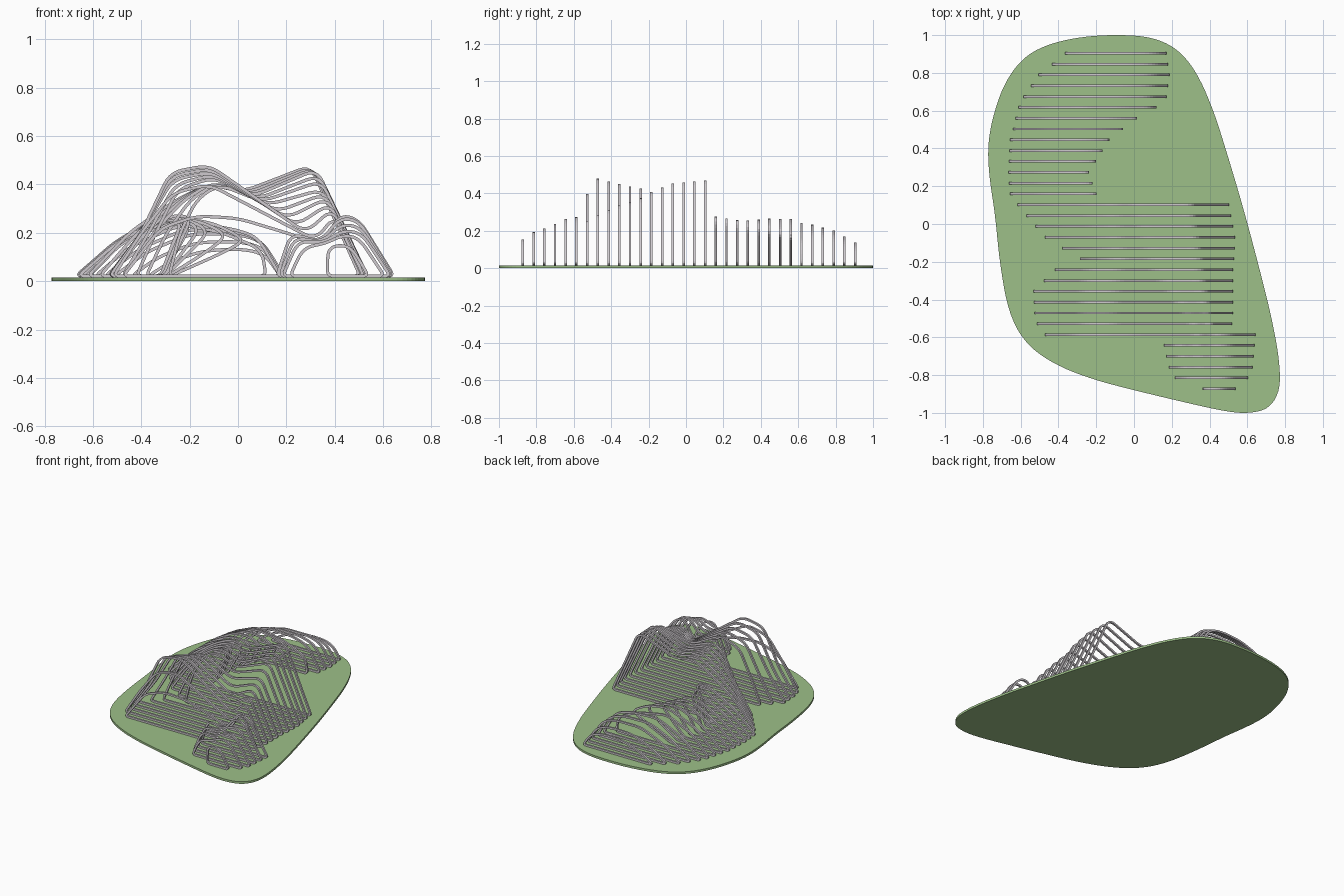
import bpy
import bmesh
from mathutils import Vector

cube = bpy.data.objects.get("Cube")
if cube:
    bpy.data.objects.remove(cube, do_unlink=True)

BASE_TOP = 0.015
HALF = 0.0065
GROUND = BASE_TOP + HALF
FIRST_Y, SPACING = 0.904, 0.0573


def make_material(name, colour):
    mat = bpy.data.materials.new(name)
    mat.use_nodes = True
    mat.diffuse_color = colour
    mat.node_tree.nodes["Principled BSDF"].inputs["Base Color"].default_value = colour
    return mat


grass = make_material("grass_green", (0.34, 0.53, 0.25, 1))
steel = make_material("pale_steel", (0.62, 0.59, 0.62, 1))


def add_object(name, bm, material):
    bmesh.ops.recalc_face_normals(bm, faces=bm.faces)
    mesh = bpy.data.meshes.new(name)
    bm.to_mesh(mesh)
    bm.free()
    mesh.materials.append(material)
    bpy.context.collection.objects.link(bpy.data.objects.new(name, mesh))


def rounded_loop(points, reach_at, steps=5):
    """Round every corner of a closed polygon with a small arc."""
    points = [Vector(p) for p in points]
    result = []
    for i, corner in enumerate(points):
        before, after = points[i - 1] - corner, points[(i + 1) % len(points)] - corner
        reach = reach_at(corner)
        start = corner + before.normalized() * min(reach, before.length / 2)
        end = corner + after.normalized() * min(reach, after.length / 2)
        for s in range(steps + 1):
            t = s / steps
            p = start * (1 - t) ** 2 + corner * 2 * t * (1 - t) + end * t * t
            if not result or (p - result[-1]).length > 1e-4:
                result.append(p)
    if (result[0] - result[-1]).length < 1e-4:
        result.pop()
    return result


# Ground plate: rounded freeform outline, extruded
outline = [
    (-.08, 1.003), (.1, .99), (.235, .925), (.335, .8), (.422, .6), (.5, .35),
    (.58, .08), (.66, -.22), (.73, -.5), (.77, -.72), (.775, -.88), (.715, -.98),
    (.6, -1.004), (.48, -.992), (.25, -.94), (0, -.88), (-.22, -.823), (-.42, -.745),
    (-.575, -.635), (-.665, -.47), (-.712, -.2), (-.735, .05), (-.767, .25),
    (-.775, .42), (-.745, .58), (-.685, .75), (-.585, .885), (-.45, .955), (-.27, .993),
]
bm = bmesh.new()
ring = [bm.verts.new((p.x, p.y, 0)) for p in rounded_loop(outline, lambda c: 1)]
top = bmesh.ops.extrude_face_region(bm, geom=[bm.faces.new(ring)])
for v in top["geom"]:
    if isinstance(v, bmesh.types.BMVert):
        v.co.z = BASE_TOP
add_object("ground_plate", bm, grass)


def add_rib(name, index, profile):
    """One closed loop of square bar standing across the plate."""
    y = FIRST_Y - SPACING * index
    loop = rounded_loop(profile, lambda c: 0.025 if c.y < 0.03 else 0.055)
    bm = bmesh.new()
    rings = []
    for i, p in enumerate(loop):
        tangent = (loop[(i + 1) % len(loop)] - loop[i - 1]).normalized()
        out = Vector((-tangent.y, tangent.x)) * HALF
        rings.append([bm.verts.new((p.x + side * out.x, y + depth * HALF, p.y + side * out.y))
                      for side, depth in ((1, -1), (1, 1), (-1, 1), (-1, -1))])
    for i, ring in enumerate(rings):
        for k in range(4):
            n = (k + 1) % 4
            bm.faces.new((rings[i - 1][k], rings[i - 1][n], ring[n], ring[k]))
    add_object(name, bm, steel)


def add_hill(name, keys):
    """Blend key ribs: index -> (left foot, right foot, profile points between)."""
    def profile(k):
        left, right, middle = keys[k]
        return [Vector((left, GROUND)), *map(Vector, middle), Vector((right, GROUND))]

    order = sorted(keys)
    for a, b in zip(order, order[1:]):
        for i in range(a, b):
            t = (i - a) / (b - a)
            blend = [p.lerp(q, t) for p, q in zip(profile(a), profile(b))]
            add_rib(f"{name}_rib_{i}", i, blend)
    add_rib(f"{name}_rib_{order[-1]}", order[-1], profile(order[-1]))


# Low rear hill: arches standing on both feet
add_hill("rear_arch", {
    0: (-.37, .175, [(-.28, .08), (-.15, .124), (0, .135), (.11, .115)]),
    2: (-.51, .19, [(-.38, .12), (-.2, .195), (0, .195), (.1, .165)]),
    4: (-.59, .175, [(-.45, .14), (-.25, .23), (-.05, .223), (.08, .185)]),
    5: (-.615, .115, [(-.48, .16), (-.28, .243), (-.06, .2), (.1, .13)]),
})

# Rear hill, overhanging loops with a sloping underside
add_hill("rear_overhang", {
    6: (-.63, -.28, [(-.48, .17), (-.25, .262), (-.1, .24), (.035, .17), (-.08, .11)]),
    8: (-.66, -.3, [(-.49, .175), (-.33, .258), (-.22, .26), (-.115, .21), (-.2, .12)]),
    11: (-.67, -.32, [(-.5, .17), (-.4, .22), (-.32, .252), (-.23, .25), (-.28, .13)]),
    13: (-.66, -.3, [(-.5, .16), (-.38, .225), (-.28, .272), (-.19, .267), (-.25, .14)]),
})

# Tall main hill: left hump, a valley sliding down to the front, right knee
add_hill("main_hill", {
    14: (-.62, .505, [(-.45, .2), (-.25, .34), (-.12, .4), (.02, .37), (.3, .478)]),
    17: (-.475, .535, [(-.35, .2), (-.22, .34), (-.1, .41), (.06, .35), (.325, .463)]),
    19: (-.285, .532, [(-.24, .2), (-.17, .34), (-.08, .4), (.1, .33), (.345, .415)]),
    20: (-.42, .525, [(-.35, .18), (-.25, .38), (-.1, .43), (.12, .315), (.35, .38)]),
    22: (-.535, .525, [(-.4, .2), (-.27, .42), (-.11, .452), (.2, .26), (.37, .345)]),
    24: (-.53, .525, [(-.4, .2), (-.28, .45), (-.12, .48), (.28, .2), (.39, .3)]),
    25: (-.515, .52, [(-.4, .2), (-.27, .365), (-.12, .4), (.32, .17), (.4, .27)]),
})

# Single long rib linking the main hill to the front hill
add_rib("linking_rib", 26, [
    (-.475, GROUND), (-.32, .22), (-.17, .27), (0, .26), (.2, .2),
    (.35, .15), (.42, .275), (.5, .255), (.645, GROUND)])

# Small front hill
add_hill("front_hill", {
    27: (.16, .64, [(.22, .2), (.34, .16), (.42, .262), (.5, .25)]),
    29: (.185, .63, [(.25, .17), (.35, .155), (.43, .21), (.51, .2)]),
    30: (.215, .605, [(.27, .14), (.36, .155), (.43, .19), (.5, .18)]),
    31: (.37, .54, [(.37, .09), (.375, .13), (.41, .15), (.47, .14)]),
})
